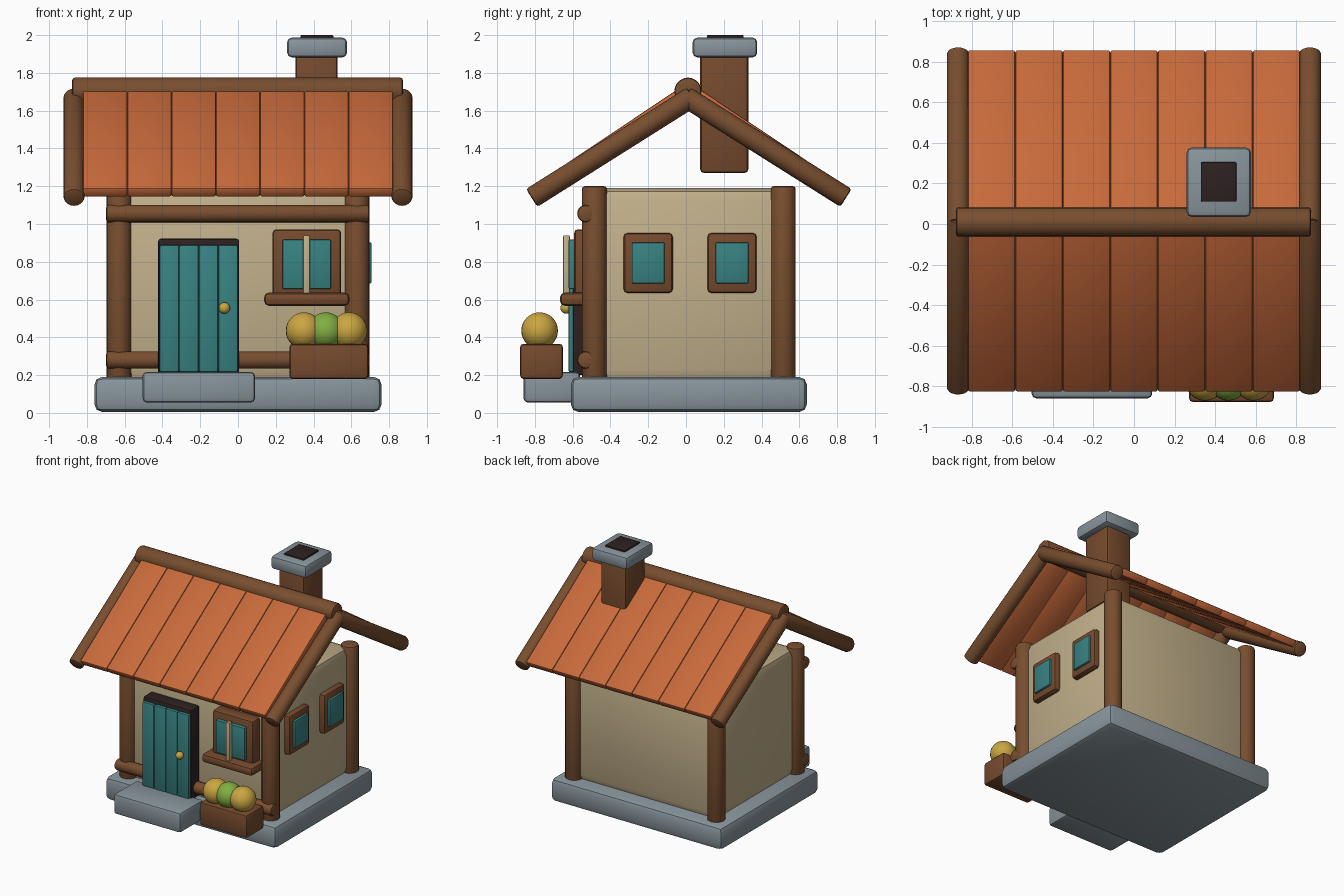
import bpy, bmesh, math
from mathutils import Vector, Matrix

if "Cube" in bpy.data.objects:
    bpy.data.objects.remove(bpy.data.objects["Cube"])


def material(name, r, g, b):
    m = bpy.data.materials.new(name)
    lin = [((c / 255 + 0.055) / 1.055) ** 2.4 for c in (r, g, b)]
    m.diffuse_color = (*lin, 1)
    m.use_nodes = True
    m.node_tree.nodes["Principled BSDF"].inputs["Base Color"].default_value = m.diffuse_color
    return m


TILE = material("orange roof", 200, 106, 59)
LOG = material("log brown", 120, 78, 47)
WOOD = material("reddish wood", 118, 74, 45)
STONE = material("grey stone", 136, 149, 156)
WALL = material("tan plaster", 194, 176, 139)
TEAL = material("teal paint", 56, 130, 130)
DARK = material("soot black", 46, 33, 33)
GOLD = material("golden yellow", 202, 166, 66)
GREEN = material("leaf green", 130, 174, 66)


def finish(bm, name, mat):
    bmesh.ops.recalc_face_normals(bm, faces=bm.faces)
    me = bpy.data.meshes.new(name)
    bm.to_mesh(me)
    bm.free()
    me.materials.append(mat)
    me.polygons.foreach_set("use_smooth", [True] * len(me.polygons))
    me.set_sharp_from_angle(angle=math.radians(35))
    ob = bpy.data.objects.new(name, me)
    bpy.context.scene.collection.objects.link(ob)
    return ob


def box(name, x, y, z, mat, bevel=0.015, segs=2):
    """Rounded box from (min, max) ranges."""
    bm = bmesh.new()
    bmesh.ops.create_cube(bm, size=1)
    for v in bm.verts:
        v.co = [r[0] + (c + 0.5) * (r[1] - r[0]) for r, c in zip((x, y, z), v.co)]
    if bevel:
        bmesh.ops.bevel(bm, geom=bm.edges[:], offset=bevel, segments=segs,
                        profile=0.5, affect='EDGES')
    return finish(bm, name, mat)


def log(name, a, b, r, mat=LOG, bevel=0.014):
    """Round log between two points with softened ends."""
    a, b = Vector(a), Vector(b)
    d = b - a
    bm = bmesh.new()
    bmesh.ops.create_cone(bm, cap_ends=True, segments=20, radius1=r, radius2=r, depth=d.length)
    rim = [e for e in bm.edges if any(len(f.verts) > 4 for f in e.link_faces)]
    bmesh.ops.bevel(bm, geom=rim, offset=bevel, segments=2, profile=0.5, affect='EDGES')
    rot = d.to_track_quat('Z', 'Y').to_matrix().to_4x4()
    bm.transform(Matrix.Translation((a + b) / 2) @ rot)
    return finish(bm, name, mat)


def ball(name, loc, r, mat):
    bm = bmesh.new()
    bmesh.ops.create_uvsphere(bm, u_segments=24, v_segments=16, radius=r)
    bm.transform(Matrix.Translation(loc))
    return finish(bm, name, mat)


# Foundation, doorstep and walls
box("foundation", (-0.76, 0.76), (-0.61, 0.64), (0.005, 0.19), STONE, 0.04)
box("doorstep", (-0.505, 0.09), (-0.86, -0.56), (0.055, 0.217), STONE, 0.022)
box("walls", (-0.645, 0.645), (-0.5, 0.53), (0.17, 1.19), WALL, 0.06)

# Corner posts and front rails
for sx in (-1, 1):
    for py, side in ((-0.485, "front"), (0.515, "back")):
        log(f"{side}_post", (sx * 0.63, py, 0.17), (sx * 0.63, py, 1.2), 0.066)
for z, name in ((1.055, "top_rail"), (0.28, "bottom_rail")):
    log(name, (-0.698, -0.53, z), (0.695, -0.53, z), 0.046)

# Roof: planks and gable logs on both slopes, then the ridge log
MID = 0.015
for s, side in ((-1, "front"), (1, "back")):
    ridge, eave = Vector((0, MID, 1.72)), Vector((0, MID + s * 0.83, 1.165))
    d = eave - ridge
    normal = Vector((0, -s * d.z, abs(d.y))).normalized()
    frame = Matrix((Vector((1, 0, 0)), d.normalized(), normal)).transposed().to_4x4()
    for i in range(7):
        x0 = -0.82 + i * 0.2343
        plank = box(f"{side}_roof_plank", (x0, x0 + 0.2343), (0, d.length),
                    (-0.0275, 0.0275), TILE, 0.01)
        plank.data.transform(Matrix.Translation(ridge) @ frame)
        if frame.to_3x3().determinant() < 0:
            plank.data.flip_normals()
    for sx in (-1, 1):
        log(f"{side}_gable_log", (sx * 0.868, MID - s * 0.02, 1.675),
            (sx * 0.868, MID + s * 0.832, 1.138), 0.056)
log("ridge_log", (-0.878, MID - 0.005, 1.703), (0.873, MID - 0.005, 1.703), 0.072)

# Chimney
box("chimney", (0.305, 0.528), (0.075, 0.33), (1.27, 1.91), WOOD, 0.02)
box("chimney_cap", (0.26, 0.577), (0.035, 0.377), (1.882, 1.987), STONE, 0.025)
box("chimney_opening", (0.33, 0.505), (0.11, 0.305), (1.96, 2.0), DARK, 0.006)

# Door: dark frame, four planks, knob
box("door_frame", (-0.423, 0.006), (-0.6, -0.48), (0.2, 0.922), DARK, 0.014)
for i in range(4):
    x0 = -0.415 + i * 0.1035
    box("door_plank", (x0, x0 + 0.1035), (-0.622, -0.58), (0.215, 0.89), TEAL, 0.01)
ball("door_knob", (-0.072, -0.635, 0.555), 0.03, GOLD)

# Front window
box("front_window_frame", (0.183, 0.546), (-0.592, -0.48), (0.6, 0.972), WOOD, 0.02)
box("front_window_glass", (0.235, 0.492), (-0.622, -0.57), (0.655, 0.917), TEAL, 0.008)
box("front_window_mullion", (0.345, 0.381), (-0.65, -0.615), (0.6, 0.94), WALL, 0.006)
box("front_window_sill", (0.138, 0.59), (-0.667, -0.49), (0.567, 0.637), WOOD, 0.025)

# Right side windows
for y in (-0.2, 0.244):
    box("side_window_frame", (0.6, 0.69), (y - 0.13, y + 0.13), (0.635, 0.952), WOOD, 0.02)
    box("side_window_glass", (0.65, 0.707), (y - 0.087, y + 0.087), (0.685, 0.903), TEAL, 0.008)

# Planter with round shrubs
box("planter", (0.272, 0.69), (-0.878, -0.652), (0.18, 0.366), WOOD, 0.018)
for x, mat in ((0.35, GOLD), (0.465, GREEN), (0.588, GOLD)):
    ball("planter_shrub", (x, -0.775, 0.435), 0.097, mat)
